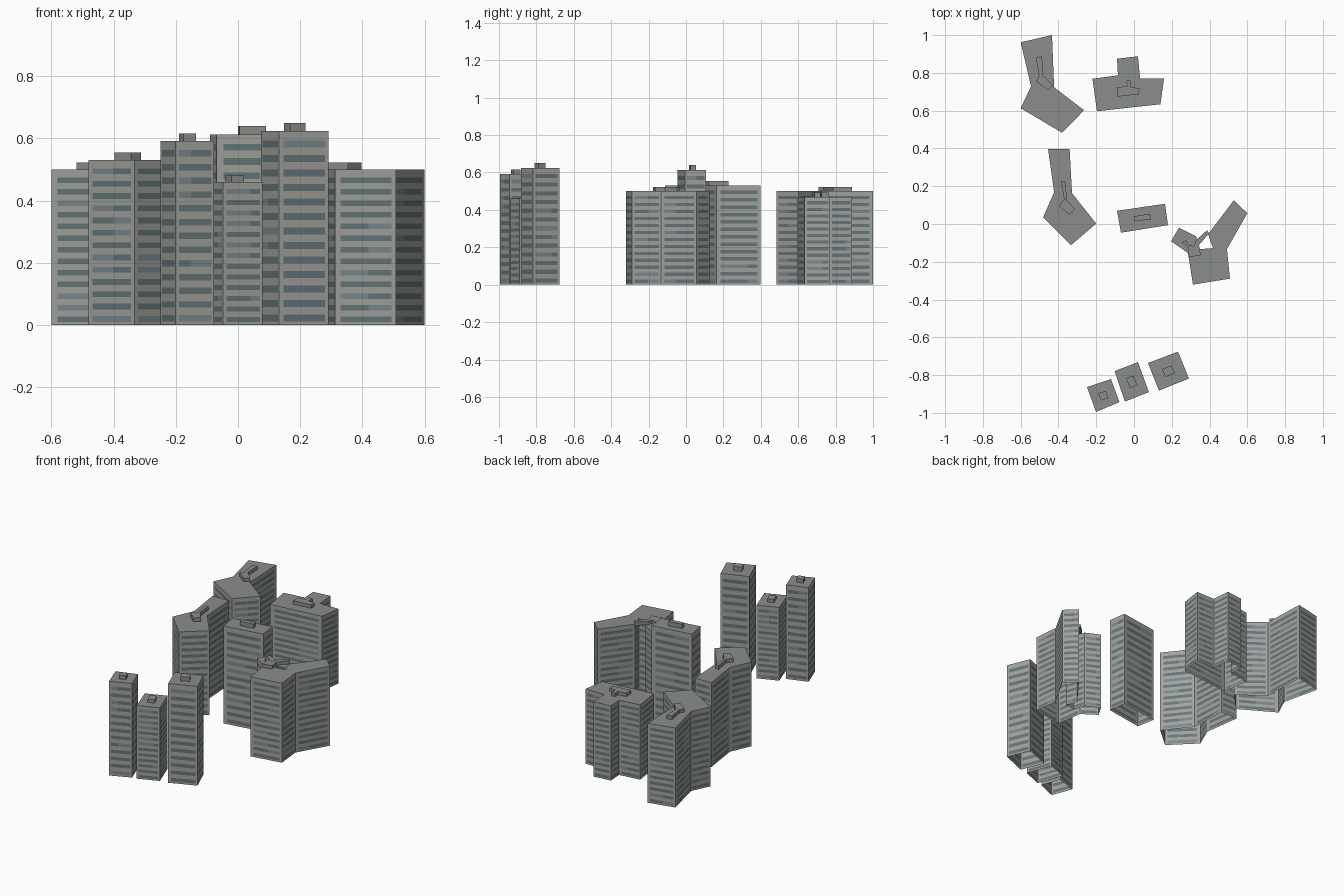
import bpy, random

if "Cube" in bpy.data.objects:
    bpy.data.objects.remove(bpy.data.objects["Cube"])

random.seed(4)
FLOORS = 13


def material(name, rgb):
    m = bpy.data.materials.new(name)
    m.diffuse_color = (*rgb, 1)
    m.use_nodes = True
    m.node_tree.nodes["Principled BSDF"].inputs["Base Color"].default_value = m.diffuse_color
    return m


MATS = [material("concrete", (0.36, 0.36, 0.34)),
        material("window", (0.13, 0.18, 0.19)),
        material("pale_window", (0.20, 0.25, 0.27)),
        material("roof", (0.26, 0.27, 0.26))]


def make_object(name, verts, faces, mats):
    me = bpy.data.meshes.new(name)
    me.from_pydata(verts, [], faces)
    for m in MATS:
        me.materials.append(m)
    for p, i in zip(me.polygons, mats):
        p.material_index = i
    me.update()
    ob = bpy.data.objects.new(name, me)
    bpy.context.collection.objects.link(ob)
    return ob


def tower(name, outline, h):
    """Open-bottomed tower: walls striped with window bands, flat roof."""
    pts = outline[::-1]  # counter-clockwise
    verts, faces, mats = [], [], []
    pitch = h / 13.4
    zs = [0]
    for k in range(FLOORS):
        zs += [(k + 0.25) * pitch, (k + 0.72) * pitch]
    zs.append(h)
    for i, a in enumerate(pts):
        b = pts[(i + 1) % len(pts)]
        cols = [0, 0.09, random.choice((0.4, 0.55, 0.7)), 0.93, 1]
        base = len(verts)
        n = len(cols)
        for z in zs:
            verts += [(a[0] + (b[0] - a[0]) * t, a[1] + (b[1] - a[1]) * t, z) for t in cols]
        for r in range(len(zs) - 1):
            for c in range(n - 1):
                q = base + r * n + c
                faces.append((q, q + 1, q + n + 1, q + n))
                glazed = r % 2 == 1 and 0 < c < n - 2
                mats.append((2 if random.random() < 0.2 else 1) if glazed else 0)
    base = len(verts)
    verts += [(x, y, h) for x, y in pts]
    faces.append(tuple(range(base, base + len(pts))))
    mats.append(3)
    make_object(name, verts, faces, mats)


def roof_hut(name, outline, z0, z1):
    """Plain plant room standing on a roof."""
    pts = outline[::-1]
    n = len(pts)
    verts = [(x, y, z) for z in (z0, z1) for x, y in pts]
    faces = [(i, (i + 1) % n, n + (i + 1) % n, n + i) for i in range(n)]
    faces.append(tuple(range(n, 2 * n)))
    make_object(name, verts, faces, [3] * len(faces))


def building(name, outline, h, hut, hut_top):
    tower(name + "_tower", outline, h)
    roof_hut(name + "_plant_room", hut, h, hut_top)


# Bent blocks on the left
building("back_left_bent",
         [(-.60, .962), (-.434, 1.0), (-.423, .724), (-.264, .602),
          (-.381, .483), (-.60, .613), (-.545, .729)], .50,
         [(-.519, .882), (-.487, .888), (-.481, .787), (-.429, .734),
          (-.455, .708), (-.519, .756), (-.503, .782)], .522)
building("middle_left_bent",
         [(-.455, .398), (-.341, .398), (-.328, .163), (-.20, .002),
          (-.333, -.112), (-.481, .036), (-.423, .168)], .53,
         [(-.386, .226), (-.365, .226), (-.354, .126), (-.312, .078),
          (-.344, .049), (-.397, .094), (-.37, .131)], .554)

# T-shaped block at the back
building("back_tee",
         [(-.22, .769), (-.085, .787), (-.09, .875), (.021, .888),
          (.032, .771), (.159, .771), (.14, .634), (-.196, .597)], .47,
         [(-.09, .724), (-.037, .729), (-.04, .761), (-.016, .761),
          (-.016, .724), (.029, .719), (.026, .687), (-.09, .674)], .492)

# Central slab
building("centre_slab",
         [(-.09, .07), (.164, .107), (.18, -.006), (-.069, -.046)], .613,
         [(0, .041), (.085, .054), (.09, .025), (.005, .015)], .64)

# Three-winged block on the right
building("right_three_wing",
         [(.196, -.091), (.238, -.02), (.328, -.065), (.349, -.133),
          (.418, -.128), (.392, -.054), (.529, .126), (.60, .057),
          (.492, -.133), (.508, -.289), (.312, -.321), (.286, -.154)], .50,
         [(.254, -.096), (.275, -.086), (.291, -.112), (.317, -.117),
          (.328, -.086), (.386, -.033), (.397, -.049), (.344, -.112),
          (.354, -.165), (.291, -.176), (.286, -.123)], .522)

# Row of three point towers at the front
building("front_left",
         [(-.249, -.863), (-.122, -.821), (-.077, -.943), (-.201, -.995)], .592,
         [(-.19, -.895), (-.148, -.885), (-.135, -.922), (-.175, -.935)], .616)
building("front_middle",
         [(-.103, -.779), (.021, -.731), (.079, -.89), (-.048, -.94)], .46,
         [(-.042, -.816), (-.005, -.803), (.019, -.853), (-.021, -.869)], .48)
building("front_right",
         [(.074, -.736), (.233, -.676), (.291, -.818), (.132, -.882)], .624,
         [(.148, -.768), (.196, -.75), (.217, -.789), (.167, -.811)], .65)
